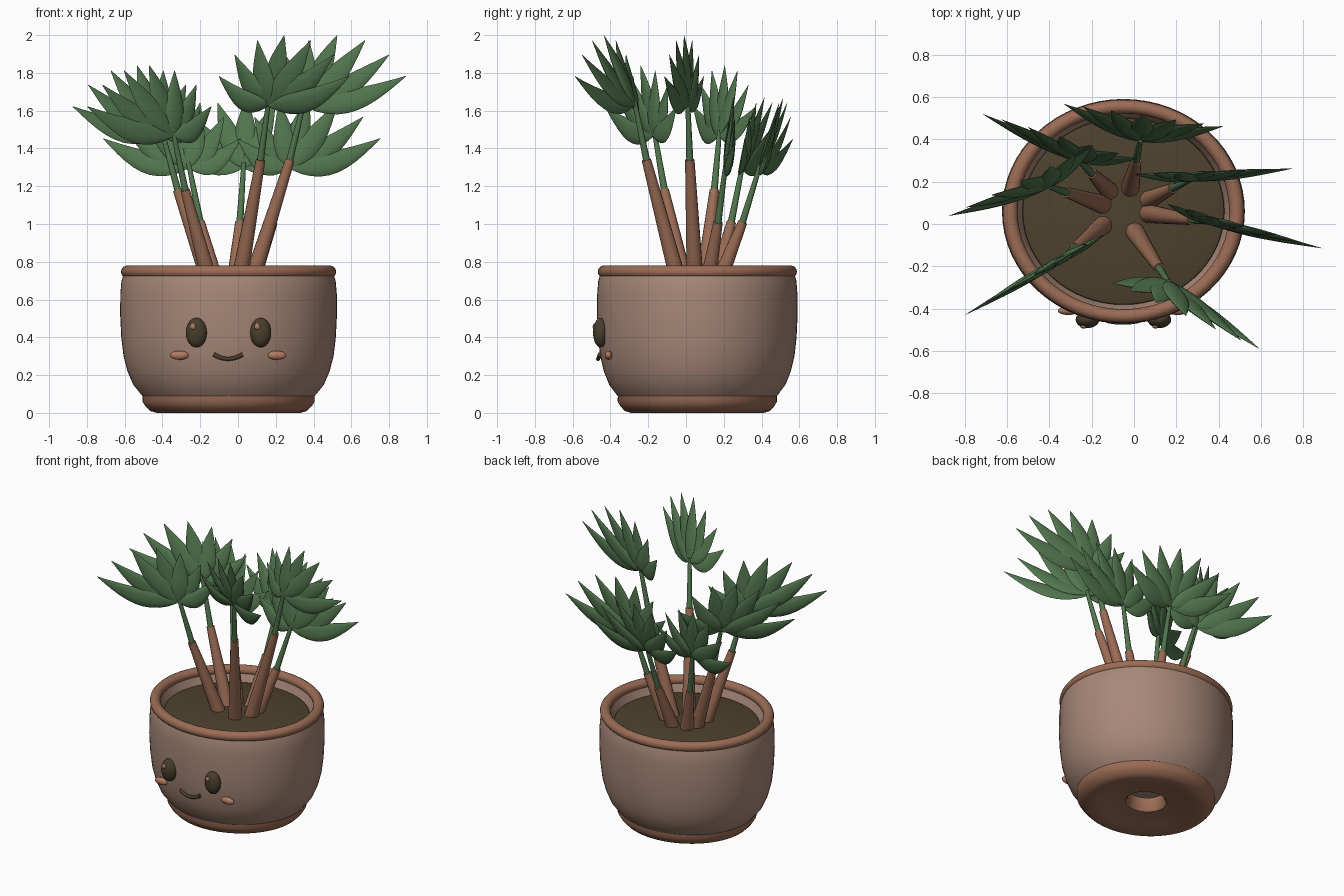
import bpy, bmesh
from math import sin, cos, pi, radians
from mathutils import Vector

if "Cube" in bpy.data.objects:
    bpy.data.objects.remove(bpy.data.objects["Cube"], do_unlink=True)


def material(name, *rgb):
    # 0-255 display colour to linear
    lin = [((c / 255 + 0.055) / 1.055) ** 2.4 for c in rgb] + [1]
    m = bpy.data.materials.new(name)
    m.use_nodes = True
    m.diffuse_color = lin
    shader = next(n for n in m.node_tree.nodes if n.type == 'BSDF_PRINCIPLED')
    shader.inputs["Base Color"].default_value = lin
    return m


CLAY = material("pale_clay", 168, 136, 120)
TERRA = material("terracotta", 155, 108, 85)
SOIL = material("dark_soil", 78, 66, 46)
EYE = material("eye_brown", 72, 62, 44)
CHEEK = material("cheek_tan", 176, 122, 98)
LEAF = material("leaf_green", 82, 118, 78)

CENTRE = Vector((-0.05, 0.06, 0))   # pot axis
OVAL = 0.925                        # pot depth / width


def finish(name, bm, mat, angle=40):
    bmesh.ops.recalc_face_normals(bm, faces=bm.faces)
    mesh = bpy.data.meshes.new(name)
    bm.to_mesh(mesh)
    bm.free()
    mesh.materials.append(mat)
    ob = bpy.data.objects.new(name, mesh)
    bpy.context.collection.objects.link(ob)
    bpy.ops.object.select_all(action='DESELECT')
    ob.select_set(True)
    bpy.context.view_layer.objects.active = ob
    bpy.ops.object.shade_smooth_by_angle(angle=radians(angle))
    return ob


def loft(bm, rings, closed=False):
    """Skin a list of point rings."""
    rows = [[bm.verts.new(p) for p in ring] for ring in rings]
    pairs = list(zip(rows, rows[1:])) + ([(rows[-1], rows[0])] if closed else [])
    for a, b in pairs:
        for i in range(len(a)):
            j = (i + 1) % len(a)
            bm.faces.new((a[i], a[j], b[j], b[i]))
    return rows


def lathe(name, profile, mat, closed=False, cap=False, segs=64):
    """Turn a (radius, height) profile around the oval pot axis."""
    bm = bmesh.new()
    turn = [2 * pi * i / segs for i in range(segs)]
    rows = loft(bm, [[CENTRE + Vector((r * cos(t), r * OVAL * sin(t), z)) for t in turn]
                     for r, z in profile], closed)
    if cap:
        bm.faces.new(rows[-1])
    return finish(name, bm, mat)


def ellipsoid(name, centre, size, mat):
    bm = bmesh.new()
    bmesh.ops.create_uvsphere(bm, u_segments=24, v_segments=14, radius=1)
    bmesh.ops.scale(bm, vec=size, verts=bm.verts)
    bmesh.ops.translate(bm, vec=centre, verts=bm.verts)
    return finish(name, bm, mat)


def rod(name, start, end, r1, r2, mat):
    bm = bmesh.new()
    axis = end - start
    bmesh.ops.create_cone(bm, cap_ends=True, segments=14, radius1=r1, radius2=r2,
                          depth=axis.length)
    bmesh.ops.rotate(bm, matrix=axis.to_track_quat('Z', 'Y').to_matrix(), verts=bm.verts)
    bmesh.ops.translate(bm, vec=(start + end) / 2, verts=bm.verts)
    return finish(name, bm, mat)


# Pot: foot with drain hole, body with inner wall, rolled rim, soil
lathe("pot_foot", [(0.455, 0.1), (0.456, 0.06), (0.44, 0.035), (0.415, 0.01), (0.38, 0),
                   (0.32, 0.004), (0.24, 0.025), (0.17, 0.03), (0.135, 0.035),
                   (0.12, 0.06), (0.12, 0.13)], TERRA)
lathe("pot_body", [(0.452, 0.085), (0.465, 0.1), (0.505, 0.15), (0.535, 0.22), (0.556, 0.3),
                   (0.568, 0.4), (0.574, 0.52), (0.573, 0.63), (0.567, 0.7), (0.55, 0.75),
                   (0.51, 0.75), (0.495, 0.7), (0.47, 0.66), (0.46, 0.4), (0.4, 0.15)],
      CLAY, cap=True)
lathe("pot_rim", [(0.535 + 0.035 * cos(a), 0.747 + 0.033 * sin(a))
                  for a in (2 * pi * i / 14 for i in range(14))], TERRA, closed=True)
lathe("soil", [(0.48, 0.66), (0.475, 0.683), (0.45, 0.69), (0.2, 0.7), (0.02, 0.702)],
      SOIL, cap=True)

# Face: eyes with glints, cheeks, smile
for side, s in (("left", 1), ("right", -1)):
    ellipsoid(side + "_eye", (-0.05 + 0.17 * s, -0.452, 0.425), (0.056, 0.04, 0.078), EYE)
    ellipsoid(side + "_eye_glint", (-0.068 + 0.17 * s, -0.484, 0.457),
              (0.016, 0.01, 0.017), CHEEK)
    ellipsoid(side + "_cheek", (-0.052 + 0.258 * s, -0.41, 0.305), (0.05, 0.02, 0.024), CHEEK)

bm = bmesh.new()
rings = []
for i in range(13):
    u = i / 6 - 1
    mid = Vector((-0.052 + 0.077 * u, -0.465 + 0.008 * u * u, 0.286 + 0.024 * u * u))
    rings.append([mid + 0.011 * Vector((-0.5 * u * sin(t), cos(t), sin(t)))
                  for t in (2 * pi * k / 10 for k in range(10))])
rows = loft(bm, rings)
bm.faces.new(rows[0])
bm.faces.new(rows[-1])
finish("smile", bm, EYE)


def fan(name, hub, crown, yaw, count=7):
    """Fan of puffy pointed leaflets from the hub, tips arching round the crown."""
    bm = bmesh.new()
    lateral = Vector((cos(yaw), sin(yaw), 0))
    up = Vector((0, 0, 1))
    face = lateral.cross((crown - hub) + 0.375 * up).normalized()
    for k in range(count):
        a = radians(65) * (2 * k / (count - 1) - 1)
        tip = crown + lateral * 0.42 * sin(a) + up * 0.375 * cos(a)
        side = face.cross(tip - hub).normalized()
        shift = face * 0.007 * (-1) ** k
        rings = []
        for i in range(11):
            t = 0.01 + 0.985 * i / 10
            mid = hub.lerp(tip, t) + shift * (1 - t) - up * 0.05 * sin(pi * t) * abs(sin(a))
            w = 0.06 * sin(pi * t ** 0.75) + 0.001
            rings.append([mid + side * w * cos(q) + face * 0.27 * w * sin(q)
                          for q in (2 * pi * j / 10 for j in range(10))])
        rows = loft(bm, rings)
        bm.faces.new(rows[0])
        bm.faces.new(rows[-1])
    finish(name, bm, LEAF, 60)


# Plants: base xy, stem top xyz, fan crown xy, fan yaw in degrees
PLANTS = {
    "front": ((0.0, -0.03), (0.12, -0.21, 1.34), (0.245, -0.435), -24),
    "left": ((0.06, 0.05), (0.275, 0.02, 1.34), (0.525, -0.01), -16),
    "front_right": ((-0.14, 0.0), (-0.28, -0.115, 1.18), (-0.47, -0.24), 30),
    "right": ((-0.14, 0.09), (-0.32, 0.15, 1.18), (-0.535, 0.205), 26),
    "back_right": ((-0.11, 0.15), (-0.2, 0.24, 1.01), (-0.35, 0.415), -16),
    "back": ((-0.02, 0.16), (0.01, 0.3, 1.01), (0.045, 0.515), -8),
    "back_left": ((0.06, 0.11), (0.185, 0.17, 1.01), (0.375, 0.25), 2),
}
for where, (base, top, crown, yaw) in PLANTS.items():
    base, top = Vector((*base, 0.66)), Vector(top)
    way = top - base
    hub = top + way * 0.285 / way.z
    # ease the hub toward the stem line so the stalk stays gently bent
    hub.xy = hub.xy.lerp(top.xy, 0.15)
    rod(where + "_stem", base, top, 0.046, 0.025, TERRA)
    rod(where + "_stalk", top - way * 0.02, hub + Vector((0, 0, 0.03)), 0.019, 0.012, LEAF)
    fan(where + "_leaf_fan", hub, Vector((*crown, hub.z)), radians(yaw))
